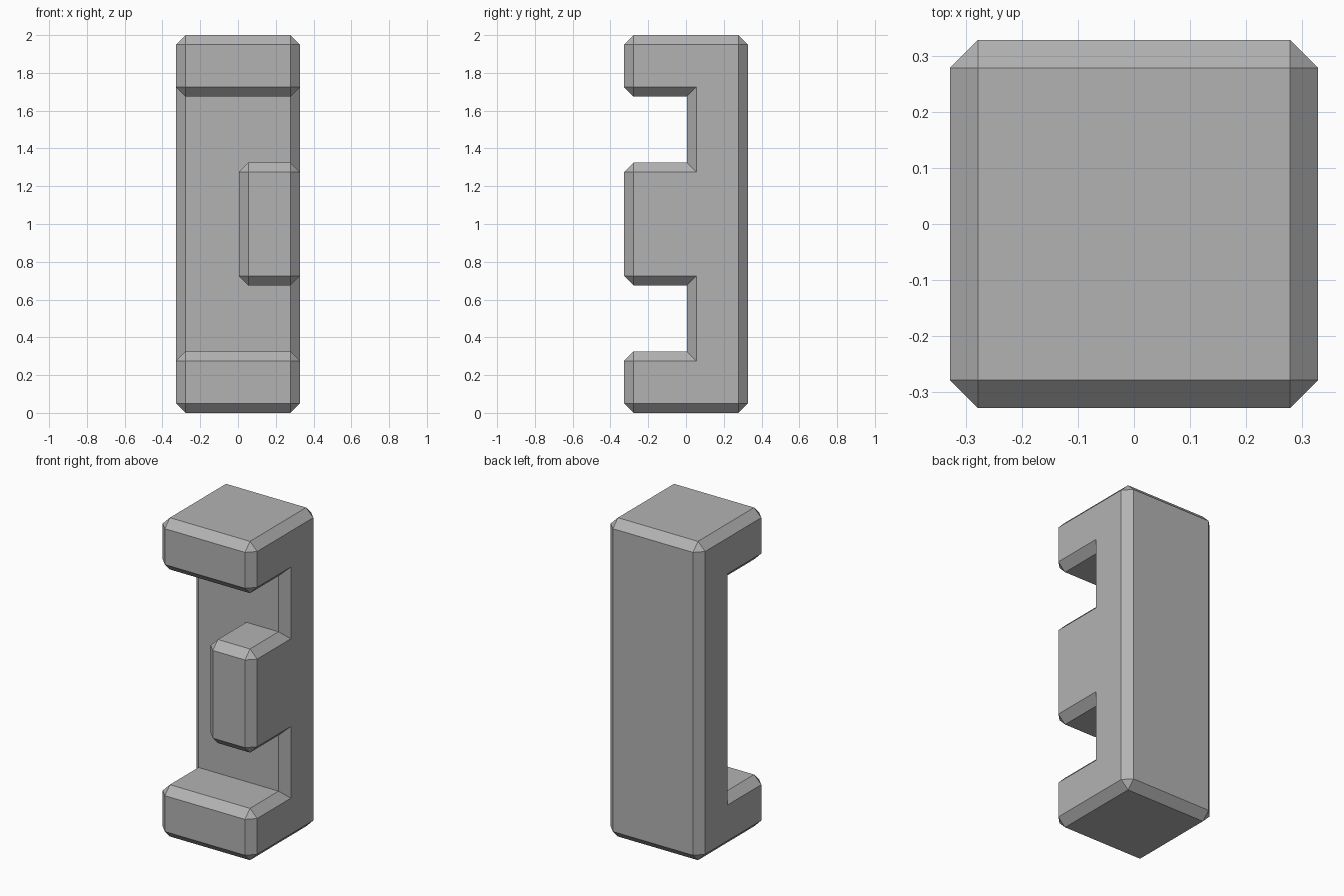
import bpy
import bmesh
from mathutils import Vector

HALF = 0.328      # half width of the body
CHAMFER = 0.05
INNER = 0.005     # inner face of the recesses

default = bpy.data.objects.get("Cube")
if default:
    bpy.data.objects.remove(default, do_unlink=True)

# Single plain grey
grey = bpy.data.materials.new("plain_grey")
grey.use_nodes = True
colour = (0.45, 0.45, 0.45, 1.0)
grey.diffuse_color = colour
grey.node_tree.nodes["Principled BSDF"].inputs["Base Color"].default_value = colour


def chamfered_box(name, low, high):
    """Box between two corners with every edge chamfered flat."""
    low, high = Vector(low), Vector(high)
    bm = bmesh.new()
    bmesh.ops.create_cube(bm, size=1)
    bmesh.ops.scale(bm, vec=high - low, verts=bm.verts)
    bmesh.ops.translate(bm, vec=(low + high) / 2, verts=bm.verts)
    bmesh.ops.bevel(bm, geom=bm.edges[:], offset=CHAMFER, segments=1,
                    profile=0.5, affect='EDGES')
    mesh = bpy.data.meshes.new(name)
    bm.to_mesh(mesh)
    bm.free()
    mesh.materials.append(grey)
    obj = bpy.data.objects.new(name, mesh)
    bpy.context.collection.objects.link(obj)
    return obj


# Tall back slab
body = chamfered_box("pillar_body", (-HALF, INNER, 0), (HALF, HALF, 2))

# Foot, head and the offset middle lug, each running through the slab
blocks = [
    chamfered_box("foot_block", (-HALF, -HALF, 0), (HALF, HALF, 0.325)),
    chamfered_box("head_block", (-HALF, -HALF, 1.675), (HALF, HALF, 2)),
    chamfered_box("middle_lug", (INNER, -HALF, 0.675), (HALF, HALF, 1.325)),
]

# Fuse the blocks into the slab so the chamfers mitre at inner corners
for block in blocks:
    union = body.modifiers.new("join_" + block.name, 'BOOLEAN')
    union.operation = 'UNION'
    union.solver = 'EXACT'
    union.object = block

bpy.context.view_layer.update()
graph = bpy.context.evaluated_depsgraph_get()
fused = bpy.data.meshes.new_from_object(body.evaluated_get(graph))
body.modifiers.clear()
body.data = fused
for block in blocks:
    bpy.data.objects.remove(block, do_unlink=True)

# Merge coplanar leftovers into clean flat faces
bm = bmesh.new()
bm.from_mesh(fused)
bmesh.ops.remove_doubles(bm, verts=bm.verts, dist=0.0001)
bmesh.ops.dissolve_limit(bm, angle_limit=0.01, verts=bm.verts, edges=bm.edges)
bm.to_mesh(fused)
bm.free()
